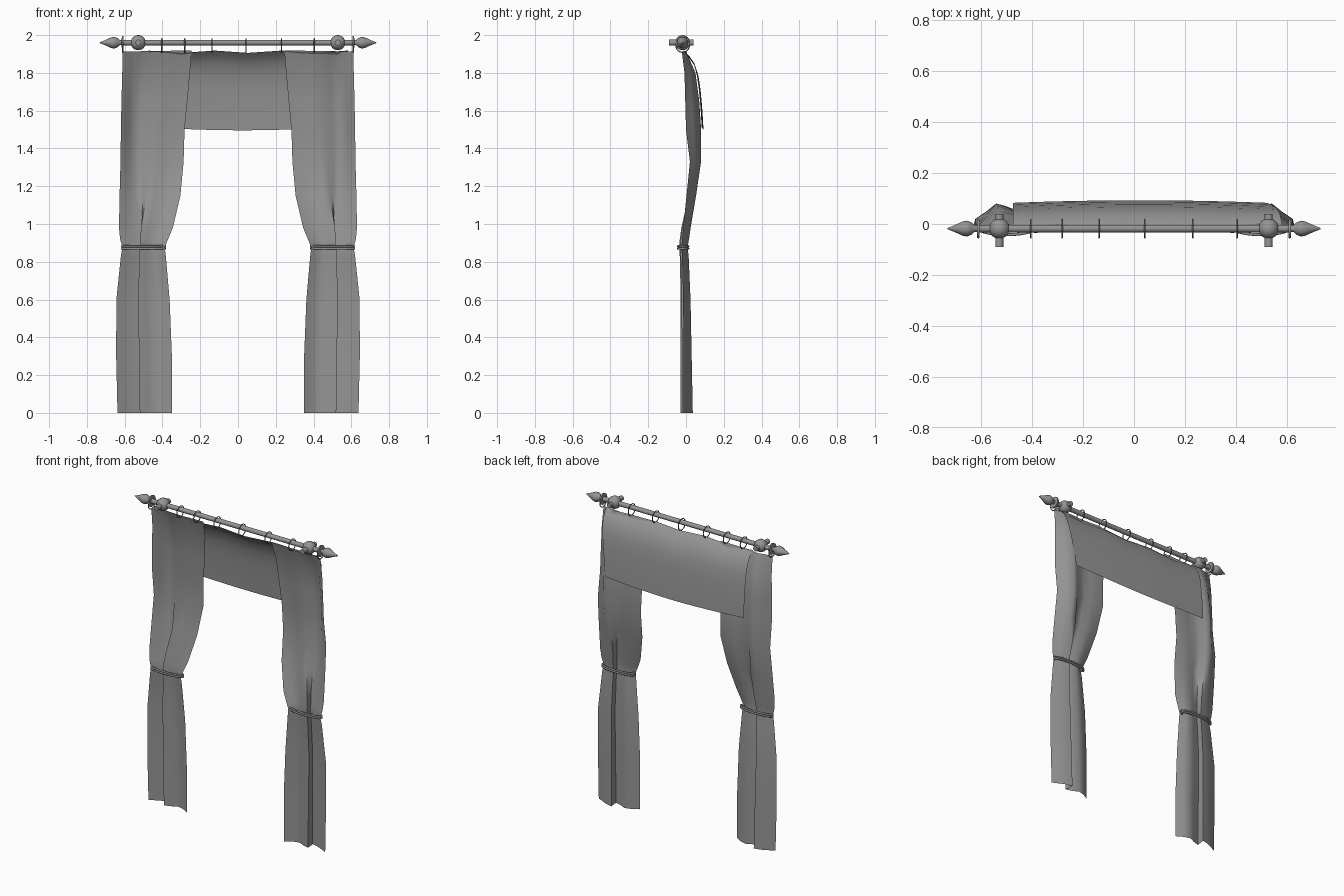
import bpy, bmesh, math

if "Cube" in bpy.data.objects:
    bpy.data.objects.remove(bpy.data.objects["Cube"])

ROD_Y, ROD_Z = -0.018, 1.96

grey = bpy.data.materials.new("dark_grey")
grey.diffuse_color = (0.3, 0.3, 0.3, 1)
grey.use_nodes = True
grey.node_tree.nodes["Principled BSDF"].inputs["Base Color"].default_value = grey.diffuse_color


def finish(name, bm, angle=40):
    bmesh.ops.recalc_face_normals(bm, faces=bm.faces)
    me = bpy.data.meshes.new(name)
    bm.to_mesh(me)
    bm.free()
    me.materials.append(grey)
    ob = bpy.data.objects.new(name, me)
    bpy.context.collection.objects.link(ob)
    bpy.ops.object.select_all(action='DESELECT')
    ob.select_set(True)
    bpy.context.view_layer.objects.active = ob
    bpy.ops.object.shade_smooth_by_angle(angle=math.radians(angle))
    return ob


def grid(name, rows, closed=False, caps=False, angle=40):
    """Skin a surface over rows of points."""
    bm = bmesh.new()
    vs = [[bm.verts.new(p) for p in r] for r in rows]
    n = len(rows[0])
    for a, b in zip(vs, vs[1:]):
        for i in range(n if closed else n - 1):
            j = (i + 1) % n
            bm.faces.new((a[i], a[j], b[j], b[i]))
    if caps:
        bm.faces.new(vs[0])
        bm.faces.new(vs[-1])
    return finish(name, bm, angle)


def lathe(name, profile, axis='X', origin=(0, ROD_Y, ROD_Z), n=16):
    """Turn (distance, radius) points around an axis through origin."""
    rows = []
    for d, r in profile:
        row = []
        for k in range(n):
            a = 2 * math.pi * k / n
            c, s = r * math.cos(a), r * math.sin(a)
            off = (d, c, s) if axis == 'X' else (c, d, s)
            row.append(tuple(o + q for o, q in zip(origin, off)))
        rows.append(row)
    return grid(name, rows, closed=True, caps=True)


def loop(name, centre, r1, r2, thick, plane):
    """Closed elliptical ring with a round section."""
    bm = bmesh.new()
    n, m = 28, 8
    vs = []
    for i in range(n):
        a = 2 * math.pi * i / n
        row = []
        for j in range(m):
            b = 2 * math.pi * j / m
            p = (r1 + thick * math.cos(b)) * math.cos(a)
            q = (r2 + thick * math.cos(b)) * math.sin(a)
            h = thick * math.sin(b)
            off = (h, p, q) if plane == 'YZ' else (p, q, h)
            row.append(bm.verts.new([o + t for o, t in zip(centre, off)]))
        vs.append(row)
    for i in range(n):
        for j in range(m):
            a, b = vs[i], vs[(i + 1) % n]
            bm.faces.new((a[j], a[(j + 1) % m], b[(j + 1) % m], b[j]))
    return finish(name, bm, 60)


# Rod
lathe("rod", [(-0.61, 0.015), (0.61, 0.015)])

# Finials, bracket balls and bracket stems
finial = [(0.606, 0.036), (0.615, 0.036), (0.616, 0.013), (0.627, 0.014),
          (0.637, 0.024), (0.655, 0.031), (0.672, 0.028), (0.70, 0.015), (0.732, 0.002)]
ball = [(0.04 * math.sin(math.radians(t)), 0.04 * math.cos(math.radians(t)))
        for t in range(-75, 76, 15)]
for side, s in (("left", -1), ("right", 1)):
    lathe(side + "_finial", [(s * d, r) for d, r in finial])
    lathe(side + "_bracket_ball", ball, 'X', (s * 0.528, ROD_Y, ROD_Z))
    lathe(side + "_bracket_stem", [(-0.073, 0.016), (0.058, 0.016)], 'Y',
          (s * 0.528, ROD_Y, ROD_Z))

# Curtain rings
for i, x in enumerate((-0.61, -0.404, -0.282, -0.137, 0.043, 0.231, 0.404, 0.61)):
    loop("curtain_ring_%d" % (i + 1), (x, ROD_Y, 1.945), 0.036, 0.036, 0.003, 'YZ')

# Side drapes: z, outer x, inner x, front y, back y
drape = [(1.913, .610, .245, -.022, .000), (1.80, .613, .255, -.008, .050),
         (1.65, .617, .268, -.004, .070), (1.50, .620, .283, .000, .080),
         (1.33, .622, .288, .020, .080), (1.15, .627, .305, -.005, .058),
         (0.98, .630, .345, -.027, .025), (0.92, .624, .370, -.033, .016),
         (0.877, .612, .388, -.036, .008), (0.83, .620, .382, -.033, .014),
         (0.60, .644, .362, -.028, .024), (0.30, .645, .350, -.028, .030),
         (0.0, .638, .350, -.028, .036)]
across_low = (0, .14, .28, .43, .41, .56, .70, .85, 1)
across_top = (0, .12, .24, .34, .46, .58, .70, .85, 1)
fold_low = (.25, .55, .85, 1, .1, .3, .6, .4, 0)
fold_top = (0, .45, 1, .85, .65, .55, .6, .65, .6)
for side, s in (("left", -1), ("right", 1)):
    rows = []
    for z, xo, xi, yf, yb in drape:
        t = min(1, max(0, (z - 0.95) / 0.4))
        row = []
        for ul, ut, lo, hi in zip(across_low, across_top, fold_low, fold_top):
            u = ul + (ut - ul) * t
            row.append((s * (xo + (xi - xo) * u),
                        yf + (yb - yf) * (lo + (hi - lo) * t),
                        z + (0.006 * u if z > 1.9 else 0)))
        rows.append(row)
    grid(side + "_drape", rows, angle=65)
    # Tie cord wound twice
    for k, z in enumerate((0.870, 0.882)):
        loop("%s_tie_cord_%d" % (side, k + 1), (s * 0.50, -0.015, z),
             0.114, 0.027, 0.006, 'XY')

# Back valance: hangs from the rod and swings backwards
rows = []
for v, y in ((0, -.012), (.06, .015), (.16, .045), (.32, .067), (.5, .078),
             (.75, .087), (1, .093)):
    row = []
    for i in range(13):
        u = i / 12
        x0, x1 = -0.475, 0.582 - 0.06 * v
        top = 1.912 + 0.006 * math.cos(u * 6 * math.pi)
        bottom = 1.512 - 0.016 * math.sin(u * math.pi)
        bow = 0.010 * (2 * u - 1) ** 2 * min(1, 3 * v)
        row.append((x0 + (x1 - x0) * u, y - bow, top + (bottom - top) * v))
    rows.append(row)
grid("valance", rows, angle=60)
